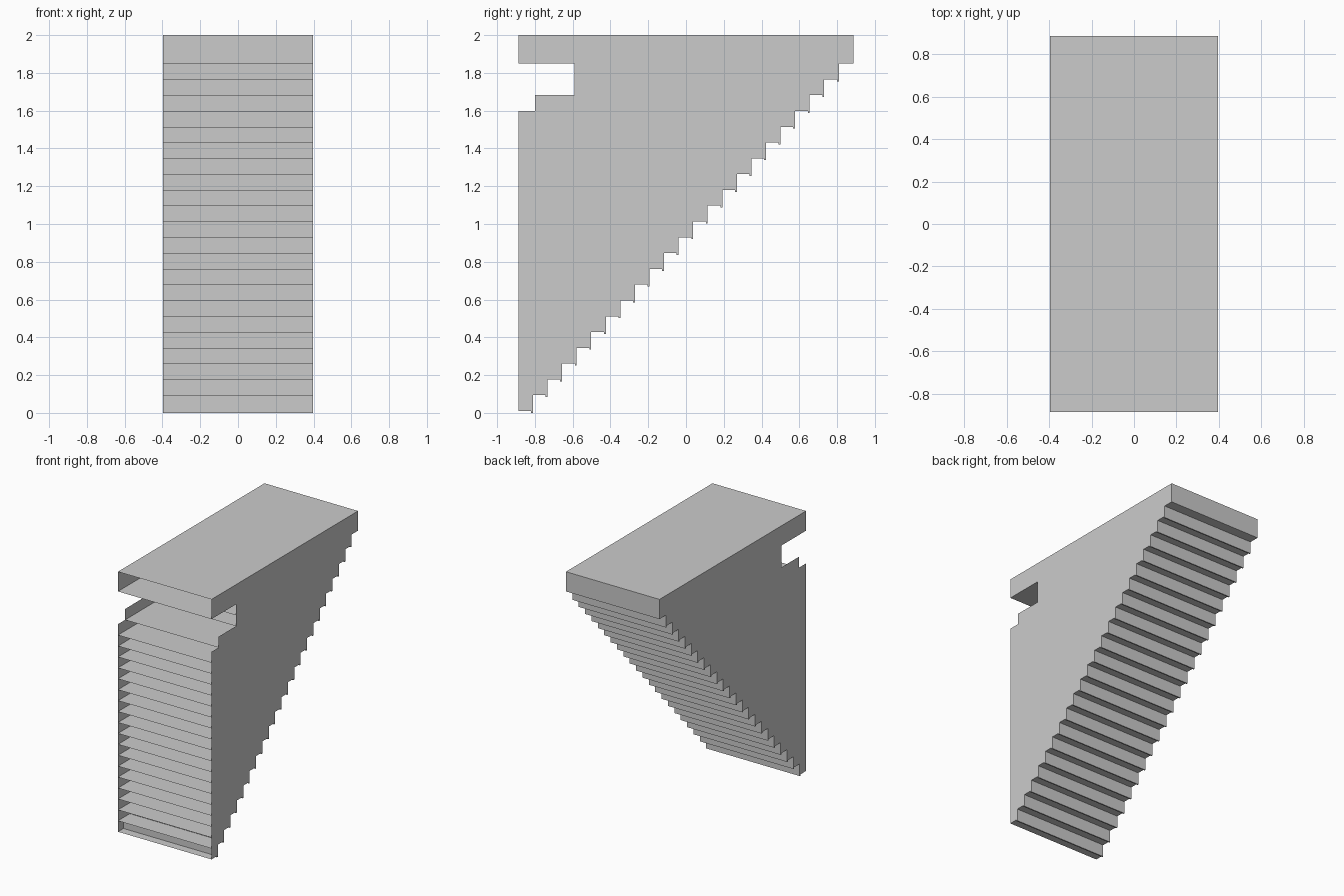
import bpy, bmesh

if "Cube" in bpy.data.objects:
    bpy.data.objects.remove(bpy.data.objects["Cube"])

HALF_W = 0.396              # half width in x
FRONT, BACK = -0.886, 0.886
STEPS = 22                  # stepped blocks under the top slab
Z0, RISE = 0.01, 0.0836     # first shelf height and spacing
RUN = (BACK + 0.81) / STEPS # depth gained per step
THICK = 0.01                # riser board thickness


def shelf_z(k):
    return Z0 + k * RISE


def back_y(k):
    return -0.81 + k * RUN


def front_y(k):
    # the blocks just below the slab are set back to form the notch
    return {STEPS - 1: -0.59, STEPS - 2: -0.59, STEPS - 3: -0.80}.get(k, FRONT)


def make_object(name, faces):
    bm = bmesh.new()
    for f in faces:
        bm.faces.new([bm.verts.new(p) for p in f])
    mesh = bpy.data.meshes.new(name)
    bm.to_mesh(mesh)
    bm.free()
    obj = bpy.data.objects.new(name, mesh)
    bpy.context.collection.objects.link(obj)
    return obj


def sheet(y0, y1, z):
    w = HALF_W
    return [(-w, y0, z), (w, y0, z), (w, y1, z), (-w, y1, z)]


def board(name, y0, y1, z0, z1):
    bpy.ops.mesh.primitive_cube_add(size=1, location=(0, (y0 + y1) / 2, (z0 + z1) / 2))
    obj = bpy.context.object
    obj.name = name
    obj.scale = (2 * HALF_W, y1 - y0, z1 - z0)


# Side walls: one stepped sheet on each side, notched at the front
profile = []
for k in range(STEPS):
    profile += [(back_y(k), shelf_z(k)), (back_y(k), shelf_z(k + 1))]
slab_z = shelf_z(STEPS)
profile += [(BACK, slab_z), (BACK, 2), (FRONT, 2), (FRONT, slab_z),
            (-0.59, slab_z), (-0.59, shelf_z(STEPS - 2)),
            (-0.80, shelf_z(STEPS - 2)), (-0.80, shelf_z(STEPS - 3)),
            (FRONT, shelf_z(STEPS - 3)), (FRONT, Z0)]
for name, x in (("left_wall", -HALF_W), ("right_wall", HALF_W)):
    pts = [(x, y, z) for y, z in profile]
    make_object(name, [pts if x > 0 else pts[::-1]])

# Thin shelves, open at the front, one under each block
make_object("shelves", [sheet(front_y(k), back_y(k), shelf_z(k)) for k in range(STEPS)])

# Top slab: thin top and bottom sheets
make_object("top_slab", [sheet(FRONT, BACK, 2), sheet(FRONT, BACK, slab_z)])

# Riser boards closing the back, each with a small lip below its shelf
for k in range(STEPS):
    board("riser", back_y(k) - THICK, back_y(k), shelf_z(k) - 0.01, shelf_z(k + 1))
board("top_riser", BACK - THICK, BACK, slab_z, 2)
